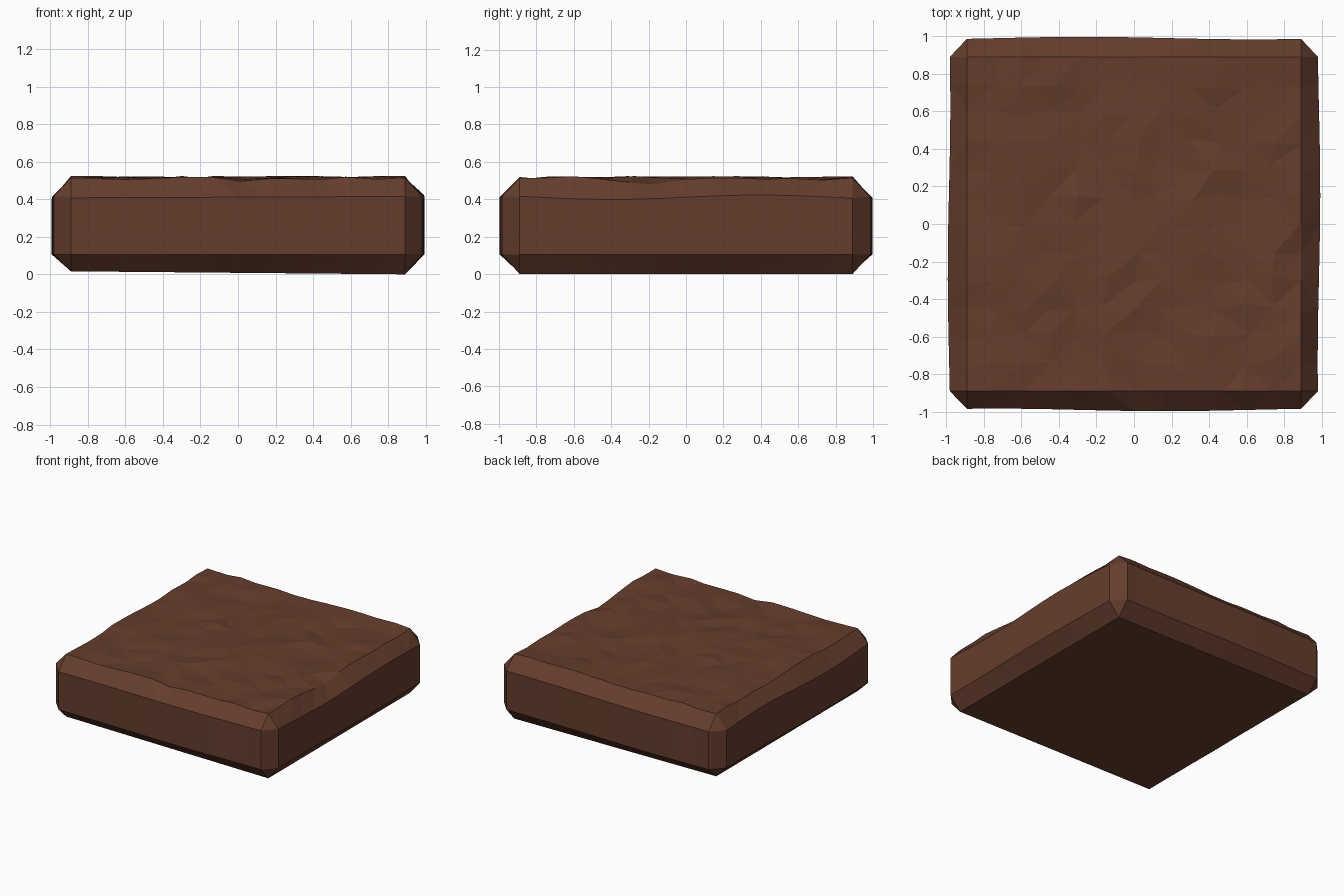
import bpy, bmesh, math, random
from mathutils import Matrix, Vector

if "Cube" in bpy.data.objects:
    bpy.data.objects.remove(bpy.data.objects["Cube"])

random.seed(7)
N = 12            # grid cells across the top
H, R = 0.89, 0.985  # half size of the flat faces, half size of the walls
TOP, BOTTOM = 0.515, 0.012

bm = bmesh.new()


def face(pts):
    return bm.faces.new([bm.verts.new(p) for p in pts])


def along(i):
    return -H + 2 * H * i / N


# Top surface grid
for i in range(N):
    for j in range(N):
        x0, x1, y0, y1 = along(i), along(i + 1), along(j), along(j + 1)
        face([(x0, y0, TOP), (x1, y0, TOP), (x1, y1, TOP), (x0, y1, TOP)])

# Four chamfered sides and corners, built once and turned
profile = [(H, BOTTOM), (R, 0.11), (R, 0.415), (H, TOP)]
for k in range(4):
    turn = Matrix.Rotation(k * math.pi / 2, 3, 'Z')
    for i in range(N):
        for (d0, z0), (d1, z1) in zip(profile, profile[1:]):
            quad = [(along(i), -d0, z0), (along(i + 1), -d0, z0),
                    (along(i + 1), -d1, z1), (along(i), -d1, z1)]
            face([turn @ Vector(p) for p in quad])
    corner = [[(H, -R, 0.11), (R, -H, 0.11), (R, -H, 0.415), (H, -R, 0.415)],
              [(H, -R, 0.415), (R, -H, 0.415), (H, -H, TOP)],
              [(R, -H, 0.11), (H, -R, 0.11), (H, -H, BOTTOM)]]
    for c in corner:
        face([turn @ Vector(p) for p in c])

# Flat underside
face([(-H, -H, BOTTOM), (-H, H, BOTTOM), (H, H, BOTTOM), (H, -H, BOTTOM)])
bmesh.ops.remove_doubles(bm, verts=bm.verts, dist=0.0005)

# Worn surface: small bumps and dents on top, gentle waves on the walls
dents = [(-0.15, 0.37, 0.03), (0.6, 0.1, 0.025), (0.89, -0.2, 0.05),
         (0.0, -0.87, 0.03), (0.15, -0.65, 0.02), (-0.35, -0.55, 0.015),
         (0.4, -0.4, 0.015), (-0.3, 0.5, 0.015), (0.55, 0.55, 0.015),
         (-0.1, 0.87, 0.015)]
step = 2 * H / N
for v in bm.verts:
    x, y, z = v.co
    if z > TOP - 0.001:
        is_corner = abs(x) > H - 0.01 and abs(y) > H - 0.01
        v.co.z += 0.003 if is_corner else random.uniform(-0.008, 0.013)
        for dx, dy, depth in dents:
            r = math.hypot(x - dx, y - dy) / (1.1 * step)
            v.co.z -= depth * max(0.0, 1 - r)
        if abs(x) < H - 0.01:
            v.co.x += random.uniform(-0.025, 0.025)
        if abs(y) < H - 0.01:
            v.co.y += random.uniform(-0.025, 0.025)
    elif z > 0.05:
        t = y if abs(x) > H + 0.01 else x
        wave = 0.007 * math.sin(3.5 * t + (1 if x > y else 2.5))
        scale = 1 + wave
        if abs(x) > H + 0.01:
            v.co.x *= scale
        else:
            v.co.y *= 1.005 + wave
        if z > 0.3:
            v.co.z += 0.012 * math.sin(4 * y) if abs(x) > H + 0.01 else 0.004 * x
    else:
        v.co.z -= 0.009 * x
bmesh.ops.triangulate(bm, faces=[f for f in bm.faces if f.normal.z > -0.9 and len(f.verts) == 4])
bmesh.ops.recalc_face_normals(bm, faces=bm.faces)
low = min(v.co.z for v in bm.verts)
for v in bm.verts:
    v.co.z -= low

mesh = bpy.data.meshes.new("dirt_slab")
bm.to_mesh(mesh)
bm.free()
slab = bpy.data.objects.new("dirt_slab", mesh)
bpy.context.collection.objects.link(slab)

# Brown earth colour
mat = bpy.data.materials.new("brown_earth")
mat.diffuse_color = (0.13, 0.047, 0.026, 1)
mat.use_nodes = True
mat.node_tree.nodes["Principled BSDF"].inputs["Base Color"].default_value = mat.diffuse_color
mesh.materials.append(mat)
